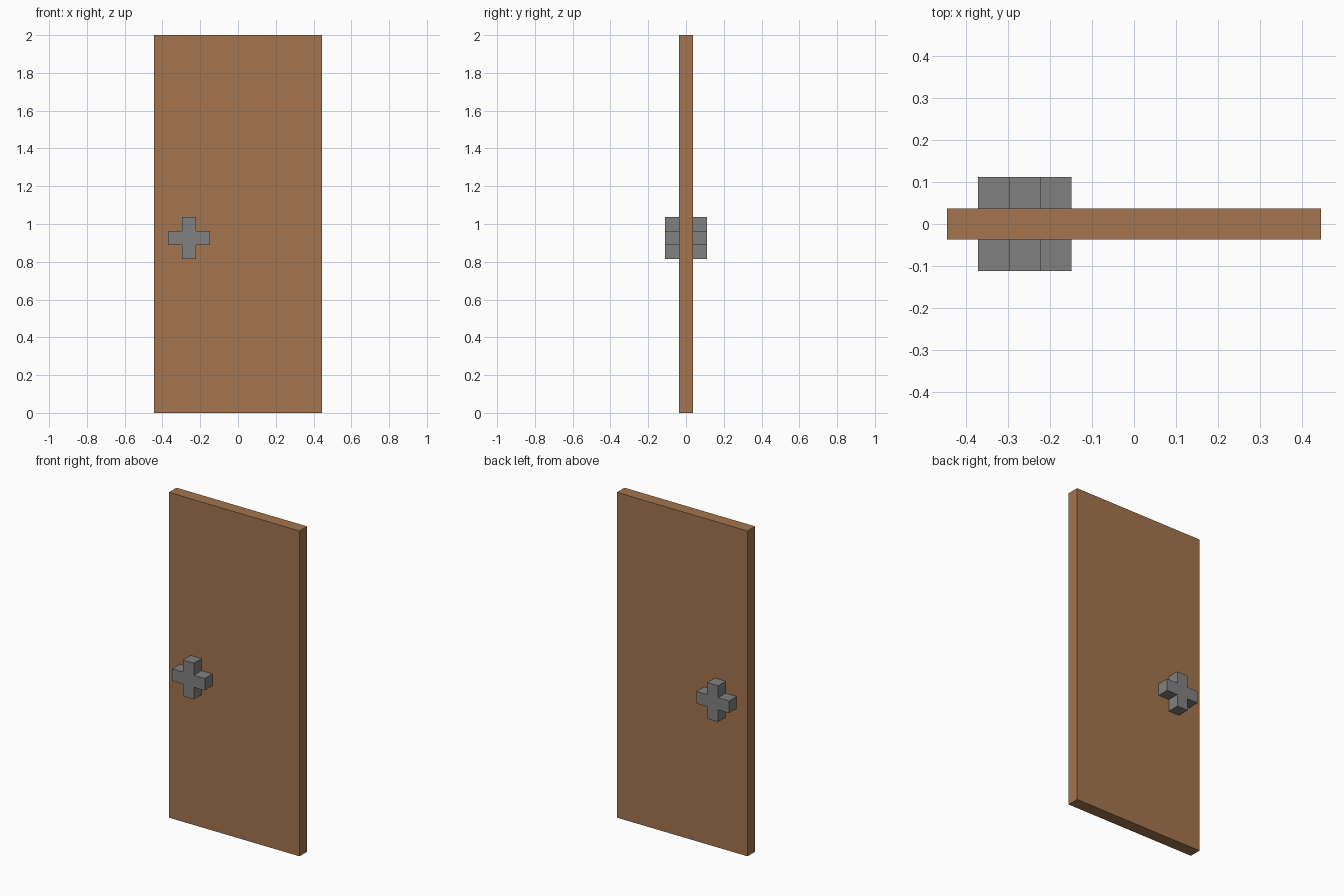
import bpy, bmesh

cube = bpy.data.objects.get("Cube")
if cube:
    bpy.data.objects.remove(cube, do_unlink=True)

U = 2 / 27  # door thickness, also the block module of the handles


def material(name, color):
    mat = bpy.data.materials.new(name)
    mat.use_nodes = True
    mat.diffuse_color = color
    mat.node_tree.nodes["Principled BSDF"].inputs["Base Color"].default_value = color
    return mat


wood = material("brown wood", (0.371, 0.178, 0.076, 1))
metal = material("grey metal", (0.22, 0.22, 0.22, 1))


def prism(name, profile, y0, y1, mat):
    """Extrude an x-z outline (in modules) from y0 to y1."""
    bm = bmesh.new()
    face = bm.faces.new([bm.verts.new((x * U, y0 * U, z * U)) for x, z in profile])
    ext = bmesh.ops.extrude_face_region(bm, geom=[face])
    verts = [g for g in ext["geom"] if isinstance(g, bmesh.types.BMVert)]
    bmesh.ops.translate(bm, verts=verts, vec=(0, (y1 - y0) * U, 0))
    bmesh.ops.recalc_face_normals(bm, faces=bm.faces)
    mesh = bpy.data.meshes.new(name)
    bm.to_mesh(mesh)
    bm.free()
    mesh.materials.append(mat)
    obj = bpy.data.objects.new(name, mesh)
    bpy.context.collection.objects.link(obj)
    return obj


# Door slab
prism("door_panel", [(-6, 0), (6, 0), (6, 27), (-6, 27)], -0.5, 0.5, wood)

# Cross-shaped handles, one on each side of the slab
CX, CZ = -3.5, 12.5
arm = [(0.5, 0.5), (0.5, 1.5), (-0.5, 1.5)]  # inner corner and tip of one arm
cross = []
for _ in range(4):
    cross += [(CX + x, CZ + z) for x, z in arm]
    arm = [(-z, x) for x, z in arm]  # quarter turn

prism("front_handle", cross, -1.5, -0.5, metal)
prism("back_handle", cross, 0.5, 1.5, metal)
